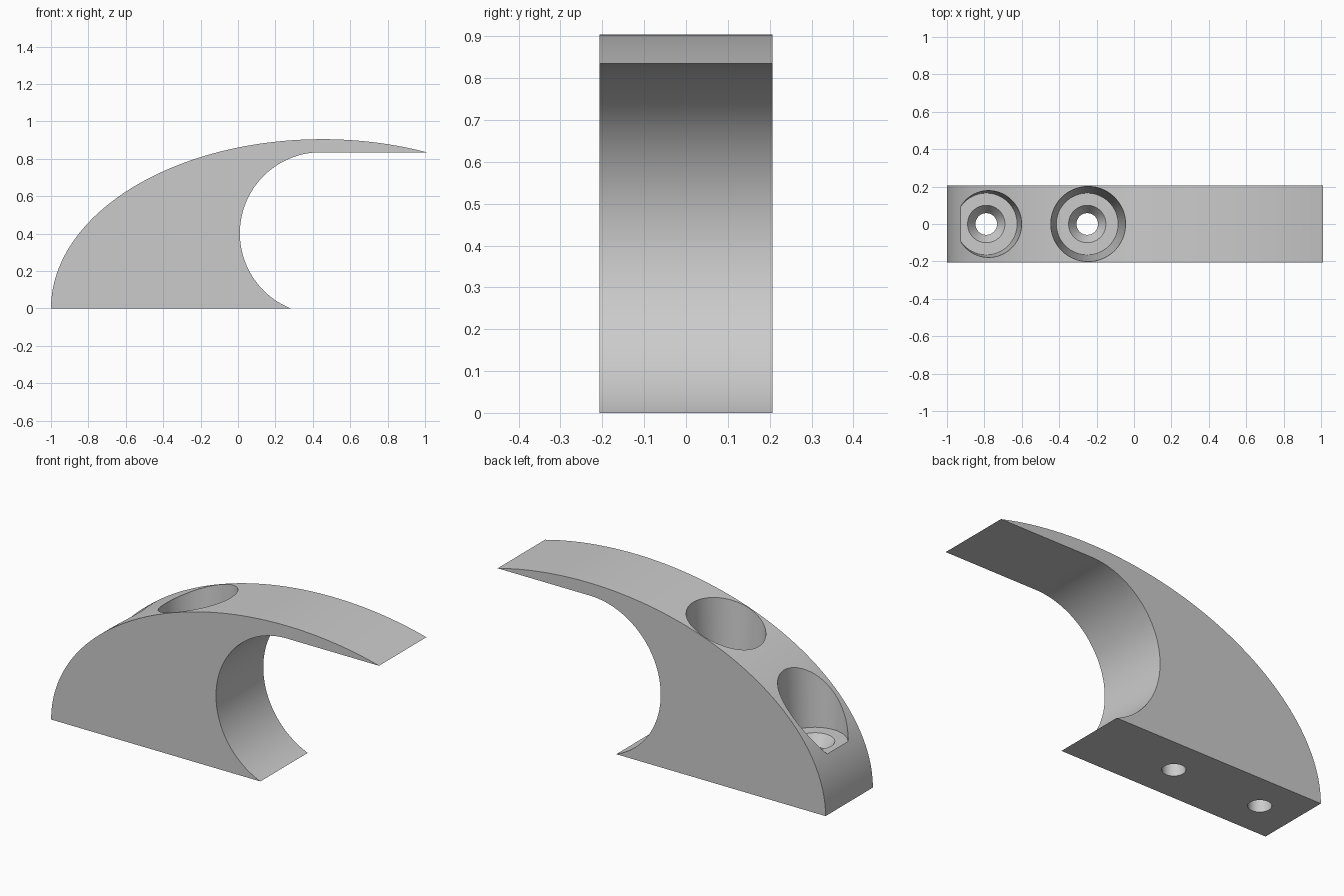
import bpy, bmesh
from math import sin, cos, asin, acos, pi, radians

cube = bpy.data.objects.get("Cube")
if cube:
    bpy.data.objects.remove(cube, do_unlink=True)

grey = bpy.data.materials.new("plain grey")
grey.use_nodes = True
colour = (0.6, 0.6, 0.6, 1)
grey.diffuse_color = colour
grey.node_tree.nodes["Principled BSDF"].inputs["Base Color"].default_value = colour

HALF_WIDTH = 0.207


def make_object(name, bm):
    bmesh.ops.recalc_face_normals(bm, faces=bm.faces)
    mesh = bpy.data.meshes.new(name)
    bm.to_mesh(mesh)
    bm.free()
    mesh.materials.append(grey)
    obj = bpy.data.objects.new(name, mesh)
    bpy.context.collection.objects.link(obj)
    return obj


def arc(cx, cz, rx, rz, start, end, steps):
    angles = [start + (end - start) * i / steps for i in range(steps + 1)]
    return [(cx + rx * cos(a), cz + rz * sin(a)) for a in angles]


# Side profile: elliptical back, flat lip underside, round hollow, flat base
ex, ea, eb = 0.45, 1.45, 0.905
cx, cz, cr = 0.443, 0.402, 0.433
outline = arc(ex, 0, ea, eb, pi, asin((cz + cr) / eb), 64)
outline += arc(cx, cz, cr, cr, pi / 2, pi + asin(cz / cr), 48)

bm = bmesh.new()
side = bm.faces.new([bm.verts.new((x, -HALF_WIDTH, z)) for x, z in outline])
extruded = bmesh.ops.extrude_face_region(bm, geom=[side])
moved = [v for v in extruded["geom"] if isinstance(v, bmesh.types.BMVert)]
bmesh.ops.translate(bm, verts=moved, vec=(0, 2 * HALF_WIDTH, 0))
hook = make_object("hook_body", bm)


# Screw hole: through bore, countersink, flat seat, slightly tapered well
def screw_hole(x):
    floor, top = 0.28, 1.0
    profile = [(0, -0.1), (0.058, -0.1), (0.058, floor - 0.06), (0.1, floor),
               (0.165, floor), (0.165 + 0.07 * (top - floor), top), (0, top)]
    bm = bmesh.new()
    verts = [bm.verts.new((r, 0, z)) for r, z in profile]
    edges = [bm.edges.new(pair) for pair in zip(verts, verts[1:])]
    bmesh.ops.spin(bm, geom=verts + edges, cent=(0, 0, 0), axis=(0, 0, 1),
                   angle=2 * pi, steps=64)
    bmesh.ops.remove_doubles(bm, verts=bm.verts, dist=0.0001)
    bmesh.ops.translate(bm, verts=bm.verts, vec=(x, 0, 0))
    cutter = make_object("screw_hole_cutter", bm)
    cutter.hide_render = True
    return cutter


bpy.context.view_layer.objects.active = hook
hook.select_set(True)
for x in (-0.79, -0.25):
    cutter = screw_hole(x)
    cut = hook.modifiers.new("screw_hole", 'BOOLEAN')
    cut.operation = 'DIFFERENCE'
    cut.solver = 'EXACT'
    cut.object = cutter
    bpy.ops.object.modifier_apply(modifier=cut.name)
    bpy.data.objects.remove(cutter, do_unlink=True)

bpy.ops.object.shade_smooth_by_angle(angle=radians(25))
